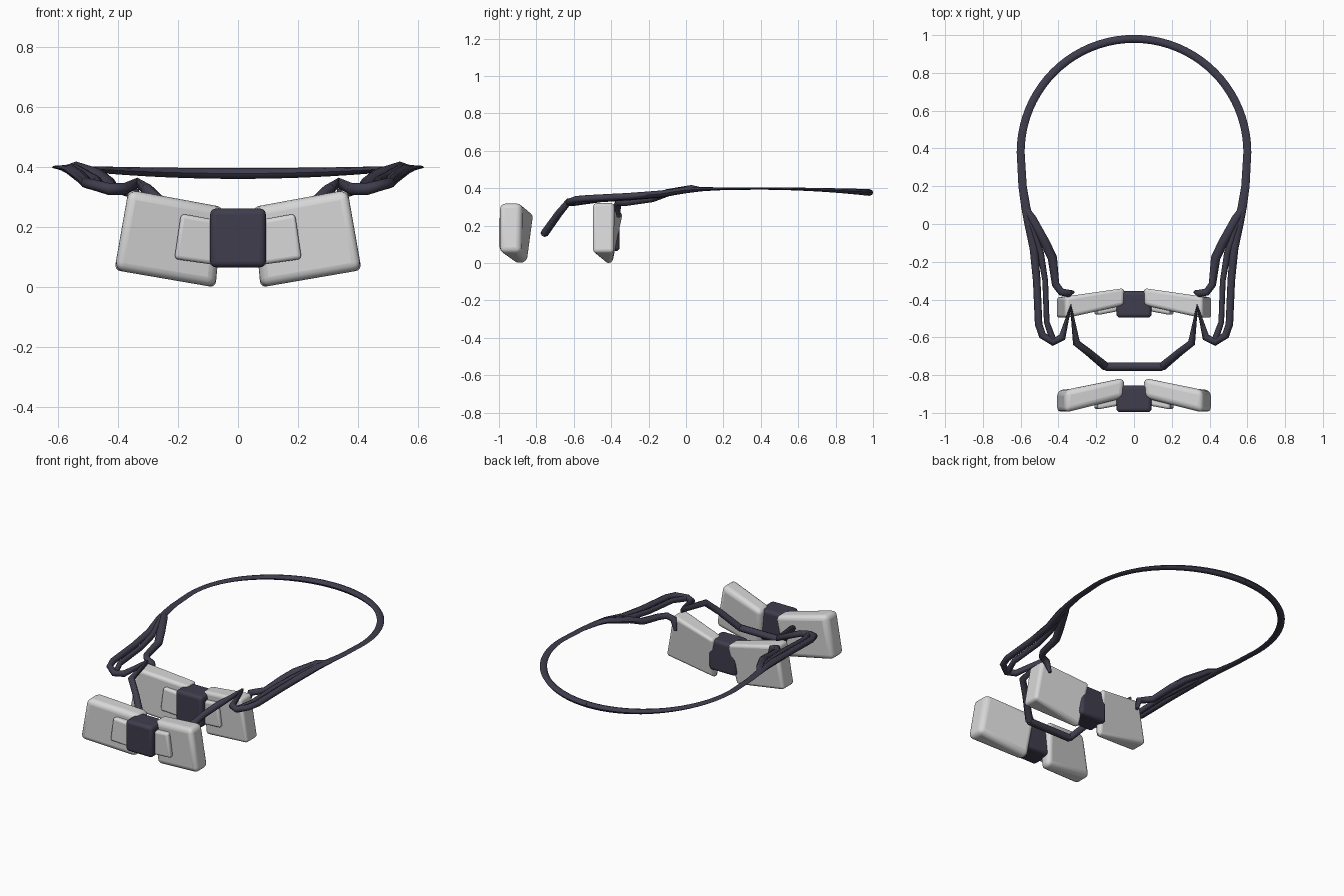
import bpy, bmesh, math
from mathutils import Vector

if "Cube" in bpy.data.objects:
    bpy.data.objects.remove(bpy.data.objects["Cube"])


def material(name, rgb):
    m = bpy.data.materials.new(name)
    m.use_nodes = True
    m.diffuse_color = (*rgb, 1)
    m.node_tree.nodes["Principled BSDF"].inputs["Base Color"].default_value = (*rgb, 1)
    return m


WHITE = material("soft white", (0.68, 0.68, 0.68))
NAVY = material("dark navy", (0.05, 0.047, 0.075))


def finish(bm, name, mat, bevel=0):
    bmesh.ops.recalc_face_normals(bm, faces=bm.faces)
    mesh = bpy.data.meshes.new(name)
    bm.to_mesh(mesh)
    bm.free()
    mesh.materials.append(mat)
    ob = bpy.data.objects.new(name, mesh)
    bpy.context.collection.objects.link(ob)
    if bevel:
        mod = ob.modifiers.new("rounding", "BEVEL")
        mod.width = bevel
        mod.segments = 4
    bpy.ops.object.select_all(action="DESELECT")
    ob.select_set(True)
    bpy.context.view_layer.objects.active = ob
    bpy.ops.object.shade_smooth_by_angle(angle=math.radians(50))
    return ob


def block(name, mat, outline, front, back, bevel, side=1):
    """Six-sided block: an x-z outline with a front and back depth per corner."""
    bm = bmesh.new()
    f = [bm.verts.new((side * x, y, z)) for (x, z), y in zip(outline, front)]
    b = [bm.verts.new((side * x, y, z)) for (x, z), y in zip(outline, back)]
    bm.faces.new(f)
    bm.faces.new(b[::-1])
    for i in range(4):
        j = (i + 1) % 4
        bm.faces.new((f[i], b[i], b[j], f[j]))
    return finish(bm, name, mat, bevel)


def strap(name, path, sides=8):
    """Sweep an oval along points (x, y, z, width, height)."""
    bm = bmesh.new()
    pts = [Vector(p[:3]) for p in path]
    rings = []
    for i, p in enumerate(pts):
        a = (p - pts[i - 1]).normalized() if i else Vector()
        b = (pts[i + 1] - p).normalized() if i + 1 < len(pts) else Vector()
        t = (a + b).normalized()
        across = t.cross(Vector((0, 0, 1))).normalized()
        up = across.cross(t)
        w, h = path[i][3] / 2, path[i][4] / 2
        rings.append([bm.verts.new(p + across * w * math.cos(k * math.tau / sides)
                                   + up * h * math.sin(k * math.tau / sides))
                      for k in range(sides)])
    for r, s in zip(rings, rings[1:]):
        for k in range(sides):
            n = (k + 1) % sides
            bm.faces.new((r[k], r[n], s[n], s[k]))
    bm.faces.new(rings[0])
    bm.faces.new(rings[-1])
    return finish(bm, name, NAVY)


def mirrored(path):
    return [(-p[0], *p[1:]) for p in path]


# Bow ties: big wings, small overlay folds and the knot
WING = [(0.05, 0.265), (0.365, 0.323), (0.412, 0.055), (0.075, -0.003)]
FOLD = [(0.05, 0.218), (0.19, 0.243), (0.212, 0.092), (0.05, 0.068)]
KNOT = [(-0.093, 0.26), (0.093, 0.26), (0.093, 0.064), (-0.093, 0.064)]


def bow(name, y, inner_front, outer_back, inner_back, inner_back_low):
    for side, label in ((1, "left"), (-1, "right")):
        block(f"{name}_{label}_wing", WHITE, WING,
              [y + inner_front, y, y, y + inner_front],
              [y + inner_back, y + outer_back, y + outer_back, y + inner_back_low],
              0.03, side)
        block(f"{name}_{label}_fold", WHITE, FOLD,
              [y + 0.045, y + 0.018, y + 0.018, y + 0.045],
              [y + 0.1, y + 0.08, y + 0.08, y + 0.1], 0.014, side)
    block(f"{name}_knot", NAVY, KNOT, [y + 0.004] * 4, [y + 0.145] * 4, 0.02)


bow("front_bow", -1.0, 0.08, 0.12, 0.19, 0.15)
bow("rear_bow", -0.5, 0.07, 0.115, 0.165, 0.105)

# Neck loop: a round band that lies flat at the sides and stands up at the back
arc = []
for i in range(21):
    a = math.radians(90 - 4.5 * i)
    tilt = math.sin(a) ** 2
    arc.append((0.6 * math.cos(a), 0.38 + 0.6 * math.sin(a),
                0.398 - 0.021 * tilt, 0.042, 0.012 + 0.024 * tilt))
side_run = [(0.59, 0.2, 0.397, 0.044, 0.014), (0.573, 0.09, 0.395, 0.048, 0.022),
            (0.555, 0.0, 0.39, 0.05, 0.034), (0.53, -0.13, 0.37, 0.045, 0.036),
            (0.515, -0.3, 0.357, 0.04, 0.036), (0.505, -0.53, 0.345, 0.04, 0.036),
            (0.485, -0.59, 0.34, 0.04, 0.036), (0.43, -0.625, 0.325, 0.04, 0.04)]
# Front strap: turns inward, rises to a point, then drops across the throat
front_run = [(0.38, -0.6, 0.325, 0.04, 0.04), (0.335, -0.44, 0.345, 0.04, 0.036),
             (0.305, -0.63, 0.325, 0.04, 0.04), (0.24, -0.68, 0.265, 0.04, 0.04),
             (0.15, -0.755, 0.16, 0.045, 0.042)]
half = arc + side_run + front_run
strap("neck_loop_left", half)
strap("neck_loop_right", mirrored(half))
strap("front_strap", [half[-1], mirrored(half)[-1]])

# Inner strands and the hooks that carry the rear bow
strand = [(0.545, 0.0, 0.395, 0.03, 0.03), (0.495, -0.15, 0.365, 0.035, 0.034),
          (0.47, -0.3, 0.352, 0.03, 0.034), (0.462, -0.52, 0.338, 0.03, 0.034),
          (0.43, -0.61, 0.325, 0.035, 0.036)]
hook = [(0.57, 0.08, 0.395, 0.03, 0.02), (0.54, 0.03, 0.4, 0.045, 0.034),
        (0.47, -0.1, 0.375, 0.05, 0.04), (0.432, -0.18, 0.345, 0.05, 0.04),
        (0.415, -0.32, 0.325, 0.04, 0.04), (0.385, -0.36, 0.325, 0.04, 0.04),
        (0.345, -0.368, 0.31, 0.04, 0.04), (0.325, -0.36, 0.245, 0.02, 0.02)]
for name, path in (("inner_strand", strand), ("rear_bow_hook", hook)):
    strap(name + "_left", path)
    strap(name + "_right", mirrored(path))
